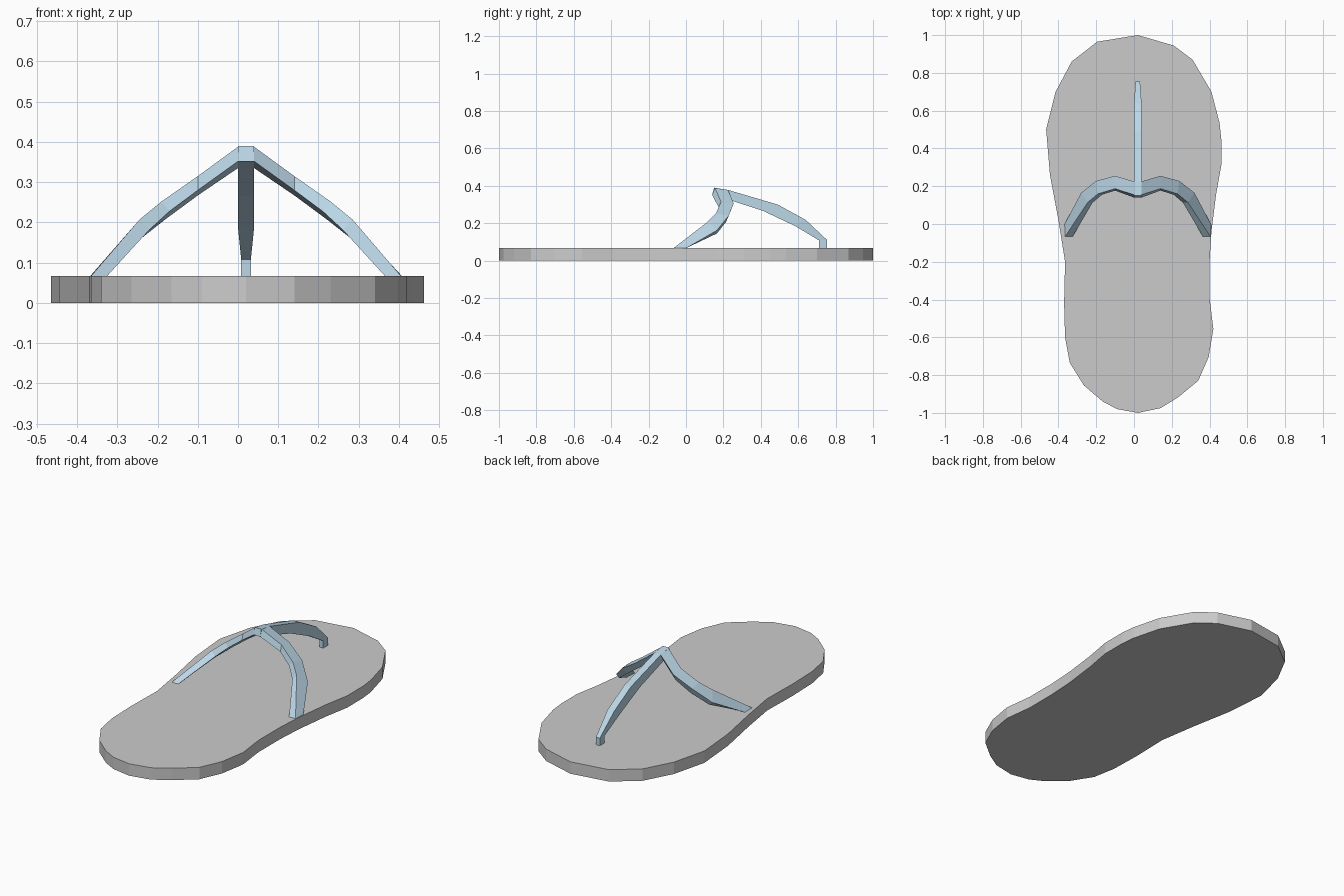
import bpy

CX = 0.02      # centre line of the straps
TOP = 0.067    # upper surface of the sole

blue = bpy.data.materials.new("strap_blue")
blue.diffuse_color = (0.50, 0.68, 0.80, 1)


def make_object(name, verts, faces, mat=None):
    mesh = bpy.data.meshes.new(name)
    mesh.from_pydata(verts, [], faces)
    if mat:
        mesh.materials.append(mat)
    obj = bpy.data.objects.new(name, mesh)
    bpy.context.collection.objects.link(obj)
    return obj


def loft(name, rings, mirrored=False):
    """Skin four-cornered cross-sections into a closed strap."""
    s = -1 if mirrored else 1
    verts = [(CX + s * x, y, z) for ring in rings for x, y, z in ring]
    faces = []
    for i in range(len(rings) - 1):
        a, b = 4 * i, 4 * i + 4
        for k in range(4):
            n = (k + 1) % 4
            faces.append((a + k, b + k, b + n, a + n))
    last = 4 * (len(rings) - 1)
    faces += [(0, 1, 2, 3), (last + 3, last + 2, last + 1, last)]
    if mirrored:
        faces = [f[::-1] for f in faces]
    return make_object(name, verts, faces, blue)


# Sole: flat outline with vertical sides, counter-clockwise from the heel
outline = [(0.02, -1.0), (0.14, -0.975), (0.23, -0.92), (0.34, -0.83), (0.395, -0.705),
           (0.42, -0.555), (0.40, -0.39), (0.40, -0.20), (0.41, -0.04), (0.435, 0.16),
           (0.462, 0.31), (0.462, 0.45), (0.453, 0.535), (0.41, 0.70), (0.31, 0.87),
           (0.21, 0.945), (0.02, 1.0), (-0.195, 0.965), (-0.33, 0.86), (-0.415, 0.70),
           (-0.465, 0.50), (-0.445, 0.26), (-0.40, 0.02), (-0.365, -0.20), (-0.37, -0.42),
           (-0.365, -0.60), (-0.34, -0.735), (-0.265, -0.855), (-0.165, -0.94), (-0.09, -0.98)]
n = len(outline)
make_object("sole",
            [(x, y, 0) for x, y in outline] + [(x, y, TOP) for x, y in outline],
            [tuple(range(n))[::-1], tuple(range(n, 2 * n))] +
            [(i, (i + 1) % n, n + (i + 1) % n, n + i) for i in range(n)])

# Side straps: corners are top back, top front, bottom front, bottom back
side = [
    [(0.02, 0.225, 0.378), (0.02, 0.155, 0.388), (0.02, 0.140, 0.352), (0.02, 0.200, 0.335)],
    [(0.12, 0.255, 0.305), (0.12, 0.187, 0.315), (0.12, 0.177, 0.280), (0.12, 0.235, 0.267)],
    [(0.22, 0.228, 0.240), (0.21, 0.160, 0.252), (0.19, 0.155, 0.228), (0.20, 0.215, 0.208)],
    [(0.30, 0.165, 0.162), (0.265, 0.115, 0.207), (0.24, 0.112, 0.182), (0.28, 0.165, 0.145)],
    [(0.387, 0.0, TOP), (0.385, -0.067, TOP), (0.345, -0.067, TOP), (0.35, 0.0, TOP)],
]
loft("strap_right", side)
loft("strap_left", side, mirrored=True)

# Toe strap with the hub block and post: half width, top (y, z), bottom (y, z)
toe = [
    (0.020, (0.150, 0.390), (0.140, 0.352)),
    (0.020, (0.225, 0.378), (0.200, 0.335)),
    (0.020, (0.490, 0.300), (0.410, 0.267)),
    (0.020, (0.640, 0.218), (0.580, 0.187)),
    (0.012, (0.755, 0.110), (0.712, 0.108)),
    (0.012, (0.755, TOP), (0.712, TOP)),
]
loft("toe_strap", [[(-w, *t), (w, *t), (w, *b), (-w, *b)] for w, t, b in toe])

# Make every face point outwards
import bmesh
for obj in bpy.context.collection.objects:
    bm = bmesh.new()
    bm.from_mesh(obj.data)
    bmesh.ops.recalc_face_normals(bm, faces=bm.faces[:])
    bm.to_mesh(obj.data)
    bm.free()
